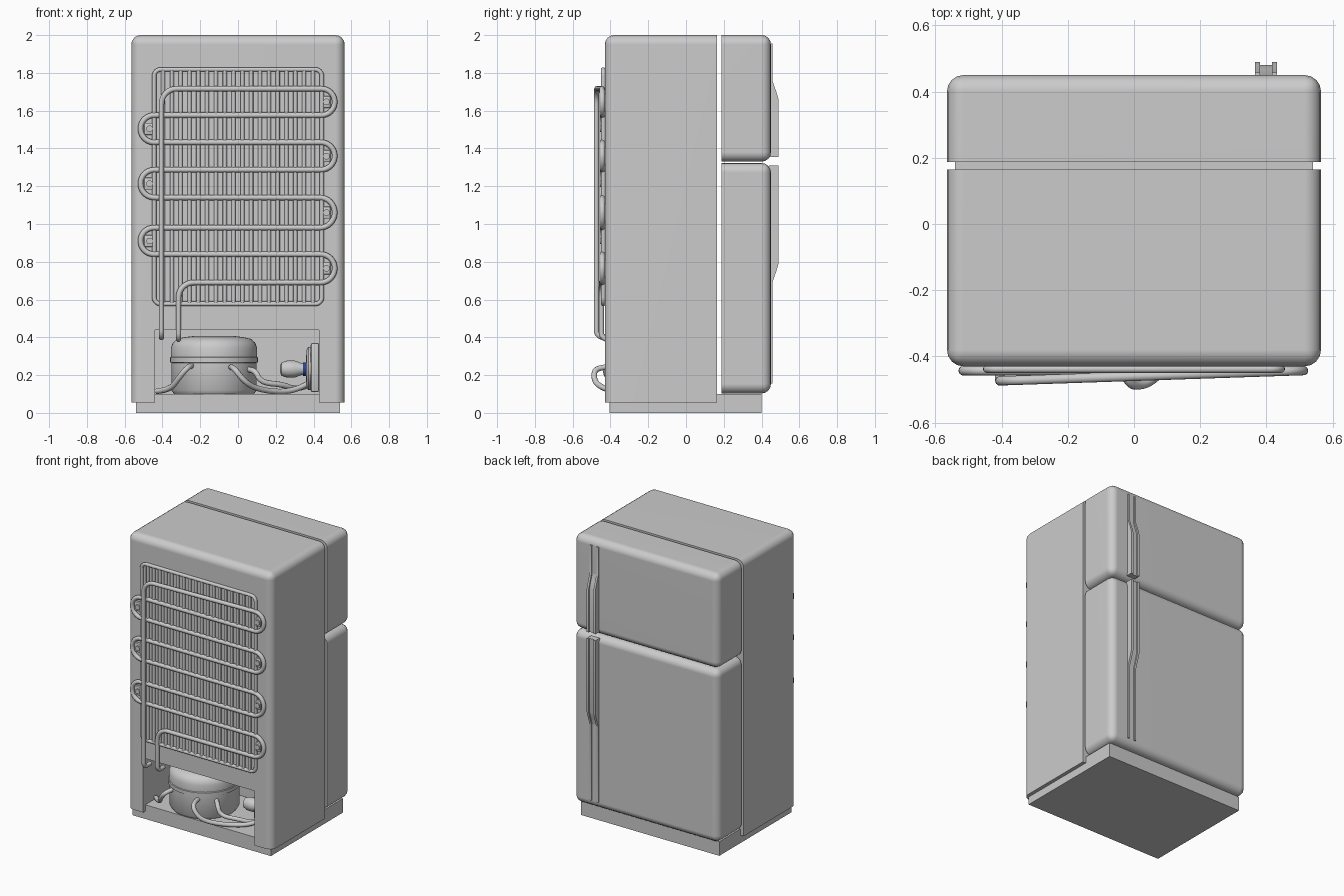
import bpy, bmesh, math
from mathutils import Vector

if "Cube" in bpy.data.objects:
    bpy.data.objects.remove(bpy.data.objects["Cube"])


def finish(ob, angle=40):
    bpy.ops.object.select_all(action='DESELECT')
    bpy.context.view_layer.objects.active = ob
    ob.select_set(True)
    bpy.ops.object.shade_smooth_by_angle(angle=math.radians(angle))
    return ob


def from_bm(name, bm):
    bmesh.ops.recalc_face_normals(bm, faces=bm.faces)
    me = bpy.data.meshes.new(name)
    bm.to_mesh(me)
    bm.free()
    ob = bpy.data.objects.new(name, me)
    bpy.context.collection.objects.link(ob)
    return finish(ob)


def flat_panels(ob):
    """Keep large panels flat next to rounded edges."""
    ob.modifiers.new("weighted", 'WEIGHTED_NORMAL').keep_sharp = True


def box(name, lo, hi, bevel=0, keep=None, seg=4):
    """Box between two corners; edges accepted by keep(midpoint) are rounded."""
    lo, hi = Vector(lo), Vector(hi)
    bm = bmesh.new()
    bmesh.ops.create_cube(bm, size=1)
    for v in bm.verts:
        v.co = Vector([(lo[i] + hi[i]) / 2 + v.co[i] * (hi[i] - lo[i]) for i in range(3)])
    if bevel:
        edges = [e for e in bm.edges if keep is None or keep((e.verts[0].co + e.verts[1].co) / 2)]
        bmesh.ops.bevel(bm, geom=edges, offset=bevel, segments=seg, profile=0.5, affect='EDGES')
    return from_bm(name, bm)


def lathe(name, profile, centre, axis='Z', n=40):
    """Revolve (radius, height) pairs around an axis through centre."""
    bm = bmesh.new()
    rings = []
    for r, h in profile:
        ring = []
        for i in range(n):
            a = math.tau * i / n
            c, s = r * math.cos(a), r * math.sin(a)
            ring.append(bm.verts.new(Vector(centre) + Vector((c, s, h) if axis == 'Z' else (h, c, s))))
        rings.append(ring)
    for a, b in zip(rings, rings[1:]):
        for i in range(n):
            bm.faces.new((a[i], a[(i + 1) % n], b[(i + 1) % n], b[i]))
    bm.faces.new(rings[0])
    bm.faces.new(rings[-1])
    return from_bm(name, bm)


def fillet(points, radius, steps=8):
    """Round the corners of a polyline."""
    pts = [Vector(p) for p in points]
    out = [pts[0]]
    for a, p, b in zip(pts, pts[1:], pts[2:]):
        u, v = (a - p), (b - p)
        limit = 0.499 * min(u.length, v.length)
        u.normalize()
        v.normalize()
        half = u.angle(v) / 2
        t = min(limit, radius / math.tan(half))
        c = p + (u + v).normalized() * (t / math.cos(half))
        s, e = p + u * t - c, p + v * t - c
        r = s.length
        out += [c + s.normalized().slerp(e.normalized(), i / steps) * r for i in range(steps + 1)]
    return out + [pts[-1]]


def tube(name, points, radius, cyclic=False, smooth=False):
    cu = bpy.data.curves.new(name, 'CURVE')
    cu.dimensions = '3D'
    cu.bevel_depth = radius
    cu.bevel_resolution = 3
    cu.use_fill_caps = True
    sp = cu.splines.new('NURBS' if smooth else 'POLY')
    sp.points.add(len(points) - 1)
    for q, p in zip(sp.points, points):
        q.co = (*p, 1)
    sp.use_cyclic_u = cyclic
    if smooth:
        sp.order_u = 3
        sp.use_endpoint_u = True
        sp.resolution_u = 8
    ob = bpy.data.objects.new(name, cu)
    bpy.context.collection.objects.link(ob)
    bpy.ops.object.select_all(action='DESELECT')
    bpy.context.view_layer.objects.active = ob
    ob.select_set(True)
    bpy.ops.object.convert(target='MESH')
    return finish(bpy.context.view_layer.objects.active, 60)


def extrude_x(name, outline, x0, x1):
    """Prism from a (y, z) outline."""
    bm = bmesh.new()
    f = bm.faces.new([bm.verts.new((x0, y, z)) for y, z in outline])
    r = bmesh.ops.extrude_face_region(bm, geom=[f])
    for v in r['geom']:
        if isinstance(v, bmesh.types.BMVert):
            v.co.x = x1
    # close the starting side if the extrusion consumed it
    bmesh.ops.holes_fill(bm, edges=[e for e in bm.edges if e.is_boundary])
    return from_bm(name, bm)


# Plinth and cabinet, with the compressor bay cut into the rear
box("plinth", (-0.54, -0.405, 0), (0.54, 0.40, 0.10))
cabinet = box("cabinet", (-0.565, -0.43, 0.055), (0.565, 0.165, 2.0), 0.05,
              lambda m: m.y < 0.16 and m.z > 0.06)
cutter = box("bay_cutter", (-0.44, -0.6, -0.1), (0.43, 0.06, 0.44))
cutter.hide_render = True
mod = cabinet.modifiers.new("bay", 'BOOLEAN')
mod.operation, mod.object, mod.solver = 'DIFFERENCE', cutter, 'EXACT'
bpy.context.view_layer.objects.active = cabinet
bpy.ops.object.modifier_apply(modifier="bay")
bpy.data.objects.remove(cutter)
flat_panels(finish(cabinet))

# Doors, flat on the cabinet side and rounded elsewhere
for name, z0, z1 in (("fridge_door", 0.103, 1.323), ("freezer_door", 1.33, 2.0)):
    flat_panels(box(name, (-0.565, 0.188, z0), (0.565, 0.45, z1), 0.05, lambda m: m.y > 0.2))

# Handles: two side fins with a shallower grip between; (end, grip, taper, strip end)
for name, (a, b, c, d) in (("freezer_handle", (1.355, 1.66, 1.76, 1.955)),
                           ("fridge_handle", (1.31, 0.79, 0.69, 0.155))):
    def outline(grip, strip):
        return [(0.44, a), (grip, a), (grip, b), (grip - 0.012, b + (c - b) * 0.4),
                (strip, c), (strip, d), (0.44, d)]
    extrude_x(name + "_fin_left", outline(0.49, 0.457), 0.365, 0.38)
    extrude_x(name + "_fin_right", outline(0.49, 0.457), 0.417, 0.432)
    extrude_x(name + "_grip", outline(0.48, 0.449), 0.38, 0.417)

# Condenser grille: rounded frame with vertical wires
gx, g0, g1, gy = 0.444, 0.577, 1.818, -0.438
frame = fillet([(0, gy, g0), (gx, gy, g0), (gx, gy, g1), (-gx, gy, g1), (-gx, gy, g0), (0, gy, g0)], 0.035)
tube("grille_frame", frame[:-1], 0.012, cyclic=True)
for i in range(18):
    x = -0.397 + i * 0.0467
    tube(f"grille_wire_{i + 1}", [(x, gy, g0), (x, gy, g1)], 0.011)

# Serpentine condenser pipe
rows = [1.716, 1.576, 1.432, 1.287, 1.14, 0.98, 0.84, 0.69]
path = [(-0.405, -0.40, 0.40), (-0.405, -0.474, 0.40), (-0.405, -0.474, rows[0])]
for i, z in enumerate(rows[:-1]):
    x = 0.512 if i % 2 == 0 else -0.516
    path += [(x, -0.443, z), (x, -0.443, rows[i + 1])]
path += [(-0.315, -0.448, rows[-1]), (-0.315, -0.448, 0.39), (-0.315, -0.38, 0.39)]
tube("condenser_pipe", fillet(path, 0.08), 0.0145)

# Clips holding each bend of the pipe
for i in range(7):
    s = 1 if i % 2 == 0 else -1
    x, z = s * 0.468, (rows[i] + rows[i + 1]) / 2
    box(f"pipe_clip_{i + 1}", (x - 0.03, -0.446, z - 0.032), (x + 0.022, -0.425, z + 0.032), 0.006, seg=2)
    tube(f"clip_screw_{i + 1}", [(x, -0.43, z), (x, -0.455, z)], 0.018)

# Compressor with a seam flange and domed top
lathe("compressor", [(0.17, 0.07), (0.205, 0.09), (0.225, 0.12), (0.225, 0.265), (0.232, 0.268),
                     (0.232, 0.293), (0.228, 0.297), (0.228, 0.345), (0.218, 0.372),
                     (0.195, 0.392), (0.16, 0.40), (0.10, 0.408)], (-0.127, -0.192, 0), n=48)

# Refrigerant hoses
hoses = {
    "hose_left": [(-0.24, -0.36, 0.25), (-0.26, -0.43, 0.25), (-0.31, -0.42, 0.19),
                  (-0.36, -0.36, 0.12), (-0.43, -0.30, 0.115)],
    "hose_middle": [(-0.04, -0.37, 0.24), (-0.03, -0.48, 0.25), (0.03, -0.49, 0.17), (0.09, -0.44, 0.13),
                    (0.20, -0.36, 0.11), (0.31, -0.30, 0.12), (0.38, -0.26, 0.16)],
    "hose_right": [(0.05, -0.31, 0.23), (0.09, -0.36, 0.23), (0.12, -0.37, 0.16),
                   (0.24, -0.33, 0.15), (0.31, -0.27, 0.12), (0.38, -0.22, 0.15)],
}
for name, pts in hoses.items():
    tube(name, pts, 0.015, smooth=True)

# Wall unit on the right of the bay with a plug and blue connector
wy = -0.24
box("wall_plate", (0.385, wy - 0.12, 0.11), (0.43, wy + 0.12, 0.37), 0.01, seg=2)
lathe("wall_dial", [(0.115, 0.39), (0.115, 0.372), (0.10, 0.363), (0.05, 0.36)], (0, wy, 0.235), 'X')
lathe("plug", [(0.015, 0.222), (0.035, 0.23), (0.045, 0.26), (0.045, 0.30), (0.032, 0.335), (0.032, 0.365)],
      (0, wy, 0.232), 'X', 20)
blue = lathe("connector", [(0.036, 0.345), (0.036, 0.362)], (0, wy, 0.232), 'X', 20)
mat = bpy.data.materials.new("connector_blue")
mat.diffuse_color = (0.02, 0.06, 0.3, 1)
mat.use_nodes = True
mat.node_tree.nodes["Principled BSDF"].inputs["Base Color"].default_value = mat.diffuse_color
blue.data.materials.append(mat)
